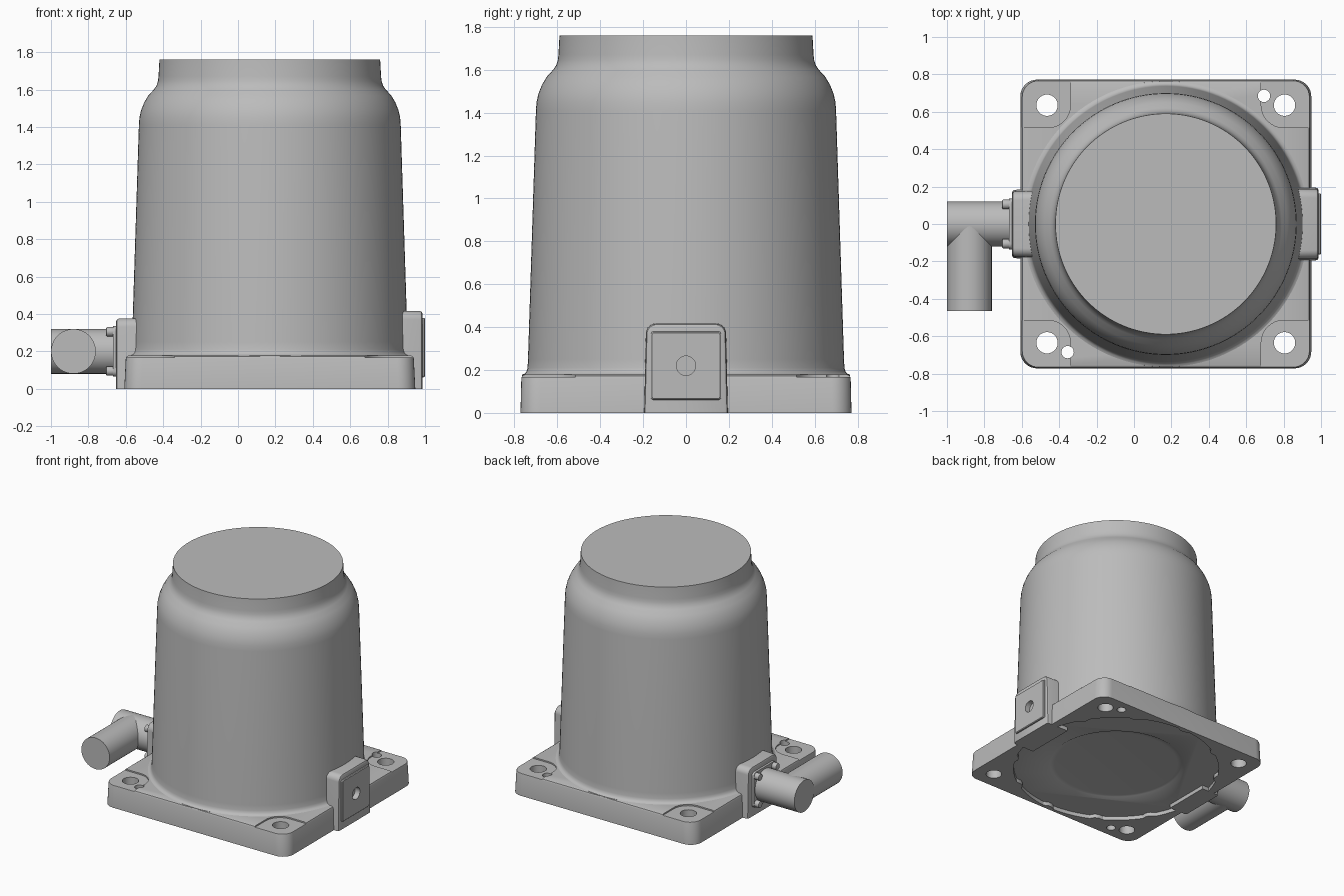
import bpy
import bmesh
import math
from mathutils import Vector, Matrix

cube = bpy.data.objects.get("Cube")
if cube:
    bpy.data.objects.remove(cube, do_unlink=True)

grey = bpy.data.materials.new("light grey metal")
grey.use_nodes = True
COLOUR = (0.5, 0.5, 0.5, 1)
grey.diffuse_color = COLOUR
grey.node_tree.nodes["Principled BSDF"].inputs["Base Color"].default_value = COLOUR

CX = 0.17          # axis of the main body
TUBE_Z = 0.2       # height of the connector axis


def finish(bm, name):
    bmesh.ops.recalc_face_normals(bm, faces=bm.faces)
    mesh = bpy.data.meshes.new(name)
    bm.to_mesh(mesh)
    bm.free()
    ob = bpy.data.objects.new(name, mesh)
    bpy.context.collection.objects.link(ob)
    mesh.materials.append(grey)
    return ob


def outline(corners, n=8):
    """Polygon of (u, v, radius) corners, each rounded by its radius."""
    pts = []
    for i, (u, v, r) in enumerate(corners):
        p = Vector((u, v))
        if r == 0:
            pts.append(p)
            continue
        d1 = (Vector(corners[i - 1][:2]) - p).normalized()
        d2 = (Vector(corners[(i + 1) % len(corners)][:2]) - p).normalized()
        for k in range(n + 1):
            t = math.pi / 2 * k / n
            pts.append(p + r * d1 * (1 - math.sin(t)) + r * d2 * (1 - math.cos(t)))
    return pts


def rect(u, v, hu, hv, r):
    return outline([(u - hu, v - hv, r), (u + hu, v - hv, r),
                    (u + hu, v + hv, r), (u - hu, v + hv, r)])


def loft(name, sections, axis="z"):
    """Skin through (position, outline) sections along an axis, capped."""
    bm = bmesh.new()
    rings = []
    for pos, pts in sections:
        rings.append([bm.verts.new((p.x, p.y, pos) if axis == "z" else (pos, p.x, p.y))
                      for p in pts])
    for a, b in zip(rings, rings[1:]):
        for i in range(len(a)):
            j = (i + 1) % len(a)
            bm.faces.new((a[i], a[j], b[j], b[i]))
    bm.faces.new(rings[0])
    bm.faces.new(rings[-1])
    return finish(bm, name)


def lathe(name, profile, seg=96):
    circle = [(math.cos(2 * math.pi * i / seg), math.sin(2 * math.pi * i / seg))
              for i in range(seg)]
    return loft(name, [(z, [Vector((CX + r * c, r * s)) for c, s in circle])
                       for r, z in profile])


def cylinder(name, start, end, r, seg=48):
    a, b = Vector(start), Vector(end)
    turn = (b - a).to_track_quat("Z", "Y").to_matrix().to_4x4()
    bm = bmesh.new()
    bmesh.ops.create_cone(bm, cap_ends=True, segments=seg, radius1=r, radius2=r,
                          depth=(b - a).length,
                          matrix=Matrix.Translation((a + b) / 2) @ turn)
    return finish(bm, name)


def apply(ob, mod):
    bpy.context.view_layer.objects.active = ob
    bpy.ops.object.modifier_apply(modifier=mod.name)


def cut(ob, cutter):
    mod = ob.modifiers.new("cut", "BOOLEAN")
    mod.operation = "DIFFERENCE"
    mod.solver = "EXACT"
    mod.object = cutter
    apply(ob, mod)
    bpy.data.objects.remove(cutter, do_unlink=True)


def bevel(ob, width, segments=3):
    mod = ob.modifiers.new("bevel", "BEVEL")
    mod.width = width
    mod.segments = segments
    mod.limit_method = "ANGLE"
    mod.angle_limit = math.radians(50)
    apply(ob, mod)


# Square mounting base with a slight draft and rounded top edge
base = loft("mounting_base", [
    (0, rect(CX, 0, 0.778, 0.772, 0.09)),
    (0.162, rect(CX, 0, 0.77, 0.768, 0.09)),
    (0.173, rect(CX, 0, 0.766, 0.764, 0.086)),
    (0.178, rect(CX, 0, 0.755, 0.753, 0.075))])

# Scalloped recess and shallow dish underneath
scallop = []
for i in range(144):
    a = 2 * math.pi * i / 144
    r = 0.73 if i % 12 < 2 else 0.75
    scallop.append(Vector((CX + r * math.cos(a), r * math.sin(a))))
cut(base, loft("recess_cutter", [(-0.1, scallop), (0.03, scallop)]))
cut(base, lathe("dish_cutter", [(0.5, -0.1), (0.5, 0.03), (0.48, 0.042), (0.45, 0.045)]))

# Corner pads and bolt holes
for sx in (-1, 1):
    for sy in (-1, 1):
        x0, y0 = CX + sx * 0.51, sy * 0.515
        x1, y1 = CX + sx * 1.0, sy * 1.0
        pad = outline([(x0, y0, 0.12), (x1, y0, 0), (x1, y1, 0), (x0, y1, 0)])
        cut(base, loft("pad_cutter", [(0.168, pad), (0.3, pad)]))
        hx, hy = CX + sx * 0.635, sy * 0.635
        cut(base, cylinder("hole_cutter", (hx, hy, -0.1), (hx, hy, 0.3), 0.057))
for s in (-1, 1):
    x, y = CX + s * 0.525, s * 0.685
    cut(base, cylinder("pin_cutter", (x, y, -0.1), (x, y, 0.3), 0.033, 32))

# Tapered body with a rounded shoulder, neck and flat top
body = lathe("main_body", [
    (0.7, 0.06), (0.765, 0.12), (0.764, 0.178), (0.753, 0.183), (0.744, 0.193),
    (0.739, 0.21), (0.737, 0.25), (0.70, 1.41), (0.697, 1.45), (0.688, 1.49),
    (0.672, 1.53), (0.65, 1.567), (0.62, 1.6), (0.606, 1.62), (0.598, 1.645),
    (0.595, 1.67), (0.59, 1.76)], 128)

# Raised boss on the left side, with a cover plate and a blind hole


def boss_outline(half, height):
    return outline([(-half, 0, 0), (half, 0, 0),
                    (half - 0.01, height, 0.045), (0.01 - half, height, 0.045)])


left_boss = loft("left_boss", [(0.8, boss_outline(0.197, 0.418)),
                               (0.97, boss_outline(0.195, 0.416)),
                               (0.982, boss_outline(0.191, 0.412)),
                               (0.987, boss_outline(0.182, 0.403))], "x")
cover = loft("boss_cover_plate", [(0.98, rect(0, 0.22, 0.165, 0.16, 0.012)),
                                  (0.995, rect(0, 0.22, 0.163, 0.158, 0.012)),
                                  (1.0, rect(0, 0.22, 0.158, 0.153, 0.01))], "x")
for part in (left_boss, cover):
    cut(part, cylinder("blind_hole_cutter", (0.96, 0, 0.22), (1.1, 0, 0.22), 0.045, 32))

# Raised boss on the right side that carries the connector
right_boss = loft("right_boss", [(-0.5, boss_outline(0.185, 0.377)),
                                 (-0.637, boss_outline(0.183, 0.375)),
                                 (-0.647, boss_outline(0.179, 0.371)),
                                 (-0.651, boss_outline(0.17, 0.363))], "x")

# Elbow connector: flange, two crossing tubes, four screws
flange = loft("connector_flange", [(-0.64, rect(0, TUBE_Z, 0.135, 0.135, 0.03)),
                                   (-0.668, rect(0, TUBE_Z, 0.135, 0.135, 0.03))], "x")
inner_tube = cylinder("connector_tube", (-0.64, 0, TUBE_Z), (-1, 0, TUBE_Z), 0.12, 64)
outlet = cylinder("connector_outlet", (-0.88, 0, TUBE_Z), (-0.88, -0.465, TUBE_Z), 0.1195, 64)
for sy in (-1, 1):
    for sz in (-1, 1):
        y, z = sy * 0.105, TUBE_Z + sz * 0.105
        screw = cylinder("flange_screw", (-0.65, y, z), (-0.705, y, z), 0.025, 24)
        bevel(screw, 0.006, 2)

# Smooth the rounded surfaces and keep the hard edges
bpy.ops.object.select_all(action="DESELECT")
for ob in bpy.context.collection.objects:
    if ob.type == "MESH" and ob.data.materials and ob.data.materials[0] == grey:
        ob.select_set(True)
        bpy.context.view_layer.objects.active = ob
bpy.ops.object.shade_smooth_by_angle(angle=math.radians(32))
